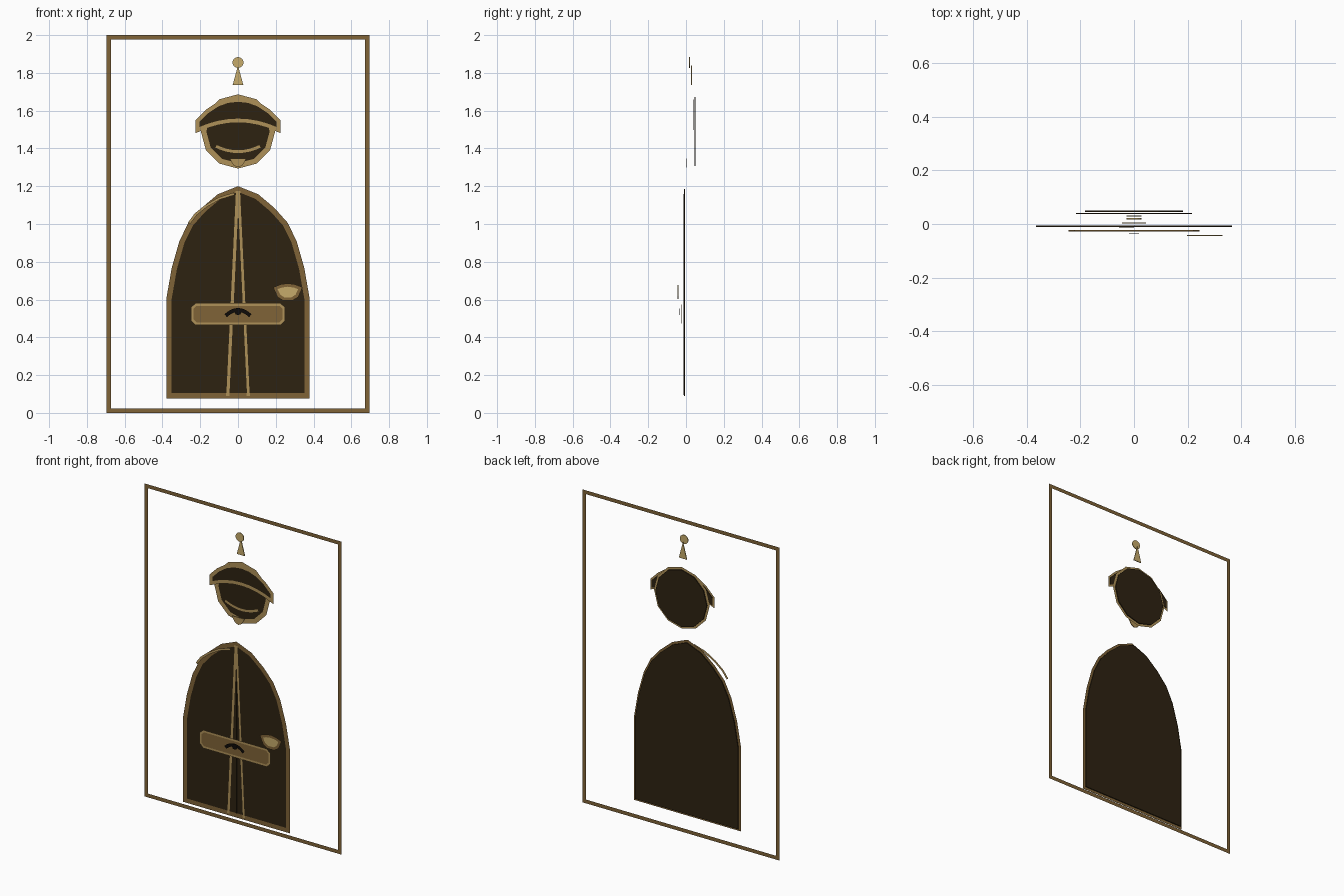
import bpy, bmesh, math
from mathutils import Vector

cube = bpy.data.objects.get("Cube")
if cube:
    bpy.data.objects.remove(cube, do_unlink=True)


def material(name, hex_code):
    """Flat colour given as an sRGB hex string, stored as linear values."""
    rgb = [int(hex_code[i:i + 2], 16) / 255 for i in (0, 2, 4)]
    lin = [c / 12.92 if c <= 0.04 else ((c + 0.055) / 1.055) ** 2.4 for c in rgb]
    mat = bpy.data.materials.new(name)
    mat.use_nodes = True
    mat.diffuse_color = (*lin, 1)
    bsdf = mat.node_tree.nodes["Principled BSDF"]
    bsdf.inputs["Base Color"].default_value = (*lin, 1)
    bsdf.inputs["Roughness"].default_value = 0.8
    return mat


DARK = material("dark_brown", "2D2211")
BRONZE = material("bronze", "806337")
TAN = material("tan_gold", "AF9158")
LIGHT = material("light_gold", "C6AB6B")
BLACK = material("black", "0E0B08")


def finish(name, bm, mat):
    mesh = bpy.data.meshes.new(name)
    bm.to_mesh(mesh)
    bm.free()
    mesh.materials.append(mat)
    obj = bpy.data.objects.new(name, mesh)
    bpy.context.collection.objects.link(obj)
    return obj


def plate(name, pts, y, mat, thick=0.005):
    """Thin slab with the outline pts in x and z, centred at depth y."""
    bm = bmesh.new()
    face = bm.faces.new([bm.verts.new((x, y - thick / 2, z)) for x, z in pts])
    ext = bmesh.ops.extrude_face_region(bm, geom=[face], use_keep_orig=True)
    moved = [v for v in ext["geom"] if isinstance(v, bmesh.types.BMVert)]
    bmesh.ops.translate(bm, verts=moved, vec=(0, thick, 0))
    bmesh.ops.recalc_face_normals(bm, faces=bm.faces)
    return finish(name, bm, mat)


def ribbon(name, pts, y, width, mat, closed=True):
    """Flat mitred strip that follows pts, facing the front."""
    p = [Vector(q) for q in pts]
    n = len(p)
    bm = bmesh.new()
    rows = []
    for i in range(n):
        before = p[i] - p[i - 1] if closed or i > 0 else p[1] - p[0]
        after = p[(i + 1) % n] - p[i] if closed or i < n - 1 else before
        a, b = before.normalized(), after.normalized()
        na, nb = Vector((-a.y, a.x)), Vector((-b.y, b.x))
        miter = (na + nb).normalized()
        off = miter * (width / 2 / max(miter.dot(na), 0.4))
        rows.append([bm.verts.new((q.x, y, q.y)) for q in (p[i] - off, p[i] + off)])
    for i in range(n if closed else n - 1):
        r, s = rows[i], rows[(i + 1) % n]
        bm.faces.new((r[0], s[0], s[1], r[1]))
    bm.normal_update()
    for f in bm.faces:
        if f.normal.y > 0:
            f.normal_flip()
    return finish(name, bm, mat)


def mirrored(half, cx=0.0):
    """Complete an outline from its +x half, listed from bottom to top."""
    left = [(-x, z) for x, z in reversed(half) if x > 0]
    return [(x + cx, z) for x, z in half + left]


def ring(radius, cz, n):
    return [(radius * math.sin(i * math.tau / n), cz + radius * math.cos(i * math.tau / n))
            for i in range(n)]


def arc(half_width, z_end, z_mid, n=8):
    """Shallow parabola from -half_width to +half_width."""
    ts = [i * 2 / n - 1 for i in range(n + 1)]
    return [(half_width * t, z_mid + (z_end - z_mid) * t * t) for t in ts]


# Outer frame
ribbon("outer_frame", mirrored([(0.684, 0.012), (0.684, 1.988)]), 0.05, 0.024, BRONZE)

# Arched body with its border
body = mirrored([(0.365, 0.09), (0.365, 0.605), (0.337, 0.765), (0.297, 0.905),
                 (0.25, 1.0), (0.183, 1.075), (0.1, 1.145), (0, 1.185)])
plate("body_panel", body, -0.008, DARK, 0.006)
ribbon("body_border", body, -0.016, 0.028, BRONZE)

# Front opening: dark lapel and two diverging trims
plate("lapel", [(-0.055, 0.095), (0, 0.095), (0, 1.16)], -0.0125, DARK, 0.002)
for side, label in ((1, "left"), (-1, "right")):
    ribbon(label + "_front_trim", [(side * 0.004, 1.175), (side * 0.055, 0.09)],
           -0.02, 0.019, TAN, closed=False)

# Shoulder cord
ribbon("shoulder_cord", [(-0.258, 1.005), (-0.225, 1.05), (-0.17, 1.095),
                         (-0.1, 1.135), (-0.02, 1.16)], -0.05, 0.014, TAN, closed=False)

# Belt with chamfered corners and a curved clasp
belt = mirrored([(0.222, 0.472), (0.243, 0.492), (0.243, 0.555), (0.222, 0.574)])
plate("belt", belt, -0.025, BRONZE, 0.004)
ribbon("belt_border", belt, -0.03, 0.014, TAN)
ribbon("clasp_curve", arc(0.065, 0.515, 0.545), -0.035, 0.02, BLACK, closed=False)
plate("clasp_knob", ring(0.018, 0.535, 8), -0.035, BLACK, 0.002)

# Pouch
pouch = mirrored([(0.022, 0.603), (0.048, 0.62), (0.066, 0.66), (0.035, 0.672), (0, 0.677)], 0.264)
plate("pouch", pouch, -0.043, LIGHT, 0.004)
ribbon("pouch_border", pouch, -0.047, 0.018, BRONZE)

# Head
head = ring(0.182, 1.49, 12)
plate("head", head, 0.047, DARK, 0.006)
ribbon("head_border", head, 0.042, 0.028, TAN)
ribbon("mouth", arc(0.118, 1.412, 1.383), 0.036, 0.02, TAN, closed=False)
plate("chin_tuft", mirrored([(0, 1.3), (0.025, 1.312), (0.045, 1.348)]), 0.004, TAN)

# Cap: crown outline closed by a curved brim
crown = [(0.215, 1.545), (0.165, 1.595), (0.11, 1.632), (0.055, 1.652), (0, 1.658)]
brim = [q for q in arc(0.215, 1.497, 1.547) if q[0] >= 0]
cap = mirrored(crown)[:]
cap += [(-x, z) for x, z in reversed(brim)] + brim[1:]
plate("cap", cap, 0.039, DARK, 0.004)
ribbon("cap_border", cap, 0.035, 0.022, TAN)

# Finial above the cap
plate("finial_cone", [(-0.028, 1.737), (0.028, 1.737), (0, 1.84)], 0.03, LIGHT)
plate("finial_ball", ring(0.029, 1.855, 14), 0.019, LIGHT)
